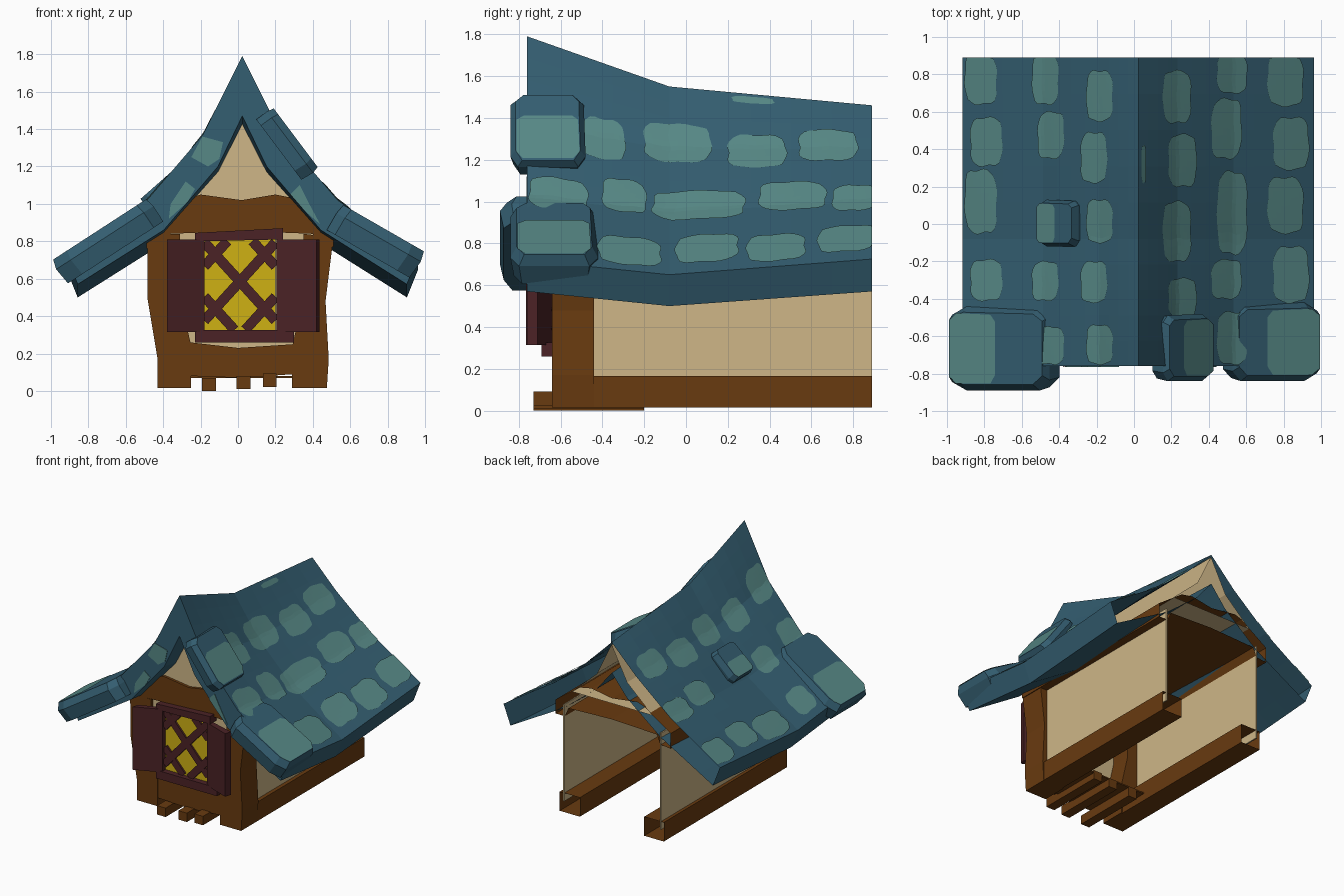
import bpy, bmesh, math
from mathutils import Vector

if "Cube" in bpy.data.objects:
    bpy.data.objects.remove(bpy.data.objects["Cube"])

def material(name, r, g, b):
    m = bpy.data.materials.new(name)
    m.diffuse_color = (r, g, b, 1)
    m.use_nodes = True
    m.node_tree.nodes["Principled BSDF"].inputs["Base Color"].default_value = m.diffuse_color
    return m

BLUE = material("roof blue", 0.034, 0.112, 0.165)
TEAL = material("patch teal", 0.095, 0.25, 0.24)
BROWN = material("timber brown", 0.14, 0.043, 0.005)
CREAM = material("plaster cream", 0.62, 0.47, 0.245)
MAROON = material("shutter maroon", 0.07, 0.016, 0.019)
YELLOW = material("window yellow", 0.62, 0.44, 0.007)

def finish(name, bm, mat, recalc=True):
    if recalc:
        bmesh.ops.recalc_face_normals(bm, faces=bm.faces)
    me = bpy.data.meshes.new(name)
    bm.to_mesh(me)
    bm.free()
    me.materials.append(mat)
    ob = bpy.data.objects.new(name, me)
    bpy.context.collection.objects.link(ob)
    return ob

def prism(name, pts, a, b, mat, axis='y', back=True):
    """Extrude a profile: xz points along y, or xy points along z."""
    bm = bmesh.new()
    place = (lambda p, d: (p[0], d, p[1])) if axis == 'y' else (lambda p, d: (p[0], p[1], d))
    A = [bm.verts.new(place(p, a)) for p in pts]
    B = [bm.verts.new(place(p, b)) for p in pts]
    bm.faces.new(A)
    if back:
        bm.faces.new(B)
    for i in range(len(pts)):
        j = (i + 1) % len(pts)
        bm.faces.new((A[i], A[j], B[j], B[i]))
    return finish(name, bm, mat)

def rect(x0, x1, z0, z1):
    return [(x0, z0), (x1, z0), (x1, z1), (x0, z1)]

# ---- roof: sagging profile lofted through three stations, open at the back
CX = 0.023
YS = (-0.76, -0.08, 0.89)
S_OUT = (0, 0.21, 0.51, 0.94)
S_IN = (0, 0.13, 0.42, 0.88)
Z_OUT = ((1.79, 1.37, 1.02, 0.72), (1.55, 1.25, 0.95, 0.65), (1.46, 1.25, 1.0, 0.725))
Z_IN = ((1.47, 1.2, 0.86, 0.57), (1.26, 1.06, 0.79, 0.50), (1.22, 1.06, 0.83, 0.57))

def lerp_table(x, xs, vs):
    for i in range(len(xs) - 1):
        if x <= xs[i + 1] or i == len(xs) - 2:
            t = (x - xs[i]) / (xs[i + 1] - xs[i])
            return vs[i] + t * (vs[i + 1] - vs[i])

def roof_z(s, y, knots=S_OUT, table=Z_OUT):
    return lerp_table(y, YS, [lerp_table(abs(s), knots, row) for row in table])

def subdivide(xs, n):
    return [a + (b - a) * k / n for a, b in zip(xs, xs[1:]) for k in range(n)] + [xs[-1]]

def half_to_full(xs):
    return [-x for x in reversed(xs[1:])] + list(xs)

bm = bmesh.new()
so, si = half_to_full(subdivide(S_OUT, 4)), half_to_full(subdivide(S_IN, 4))
rows = []
for y in subdivide(YS, 5):
    outer = [bm.verts.new((CX + s, y, roof_z(s, y))) for s in so]
    inner = [bm.verts.new((CX + s, y, roof_z(s, y, S_IN, Z_IN))) for s in si]
    rows.append(outer + inner[::-1])
n, h = len(rows[0]), len(so)
for r0, r1 in zip(rows, rows[1:]):
    for i in range(n):
        j = (i + 1) % n
        bm.faces.new((r0[i], r0[j], r1[j], r1[i]))
for i in range(h - 1):
    bm.faces.new((rows[0][i], rows[0][i + 1], rows[0][n - 2 - i], rows[0][n - 1 - i]))
finish("roof", bm, BLUE)

# ---- painted roof patches: rounded thin plates draped over the roof
def patch(x0, x1, y0, y1, k=8):
    bm = bmesh.new()
    g = {}
    for i in range(k + 1):
        for j in range(k + 1):
            u, v = 2 * i / k - 1, 2 * j / k - 1
            pu = u * (1 - 0.16 * v ** 4) + 0.04 * math.sin(5 * v + 9 * y0)
            pv = v * (1 - 0.16 * u ** 4) + 0.04 * math.sin(5 * u + 7 * x0)
            x = (x0 + x1) / 2 + pu * (x1 - x0) / 2
            y = min(0.89, max(-0.76, (y0 + y1) / 2 + pv * (y1 - y0) / 2))
            g[i, j] = bm.verts.new((x, y, roof_z(x - CX, y) + 0.009))
    for i in range(k):
        for j in range(k):
            bm.faces.new((g[i, j], g[i + 1, j], g[i + 1, j + 1], g[i, j + 1]))
    finish("roof_patch", bm, TEAL, False)

COLUMNS = [
    (0.17, 0.32, ((-0.5, -0.29), (-0.2, 0.12), (0.2, 0.48), (0.54, 0.82))),
    (0.43, 0.59, ((-0.75, -0.47), (-0.4, -0.19), (-0.16, 0.28), (0.35, 0.67), (0.7, 0.91))),
    (0.73, 0.92, ((-0.42, -0.12), (-0.05, 0.25), (0.29, 0.57), (0.63, 0.91))),
    (-0.27, -0.13, ((-0.75, -0.54), (-0.42, -0.2), (-0.1, 0.13), (0.22, 0.49), (0.55, 0.82))),
    (-0.53, -0.39, ((-0.75, -0.55), (-0.41, -0.2), (0.35, 0.6), (0.64, 0.91))),
    (-0.89, -0.72, ((-0.41, -0.19), (-0.05, 0.29), (0.31, 0.57), (0.64, 0.91))),
    (0.025, 0.05, ((0.22, 0.42),)),
]
for x0, x1, spans in COLUMNS:
    for i, (y0, y1) in enumerate(spans):
        d = 0.015 * (-1) ** i
        patch(x0 + d, x1 + d, y0, y1)
for pts in ([(-0.19, 1.36), (-0.08, 1.33), (-0.1, 1.24), (-0.16, 1.2), (-0.25, 1.25)],
            [(-0.28, 1.12), (-0.23, 1.08), (-0.27, 1.01), (-0.37, 0.92), (-0.36, 1.0)],
            [(0.33, 1.1), (0.37, 1.02), (0.44, 0.89), (0.35, 0.97), (0.28, 1.05)]):
    prism("roof_front_patch", pts, -0.764, -0.758, TEAL)

# ---- loose raised tiles with a teal patch on the lower part
def tile(name, cx, cy, cz, ux, uz, length, width, thick, p0, p1):
    u = Vector((ux, 0, uz)).normalized()
    v = Vector((0, 1, 0))
    w = Vector((-uz, 0, ux)).normalized()
    w = w if w.z > 0 else -w
    c = Vector((cx, cy, cz))
    octo = [(-1, -.75), (-.8, -1), (.7, -1), (1, -.8), (1, .8), (.7, 1), (-.8, .95), (-1, .75)]
    def ring(bm, a0, a1, ww, hgt):
        m, r = (a0 + a1) / 2, (a1 - a0) / 2
        return [bm.verts.new(c + u * (m + r * a) * length / 2 + v * b * ww * width / 2
                             + w * hgt * thick / 2) for a, b in octo]
    bm = bmesh.new()
    rings = [ring(bm, -1, .96, .92, -1), ring(bm, -1, 1, 1, .3), ring(bm, -.96, .95, .86, 1)]
    for r0, r1 in zip(rings, rings[1:]):
        for i in range(8):
            j = (i + 1) % 8
            bm.faces.new((r0[i], r0[j], r1[j], r1[i]))
    bm.faces.new(rings[0])
    bm.faces.new(rings[2])
    finish(name, bm, BLUE)
    bm = bmesh.new()
    f = bm.faces.new(ring(bm, p0, p1, .84, 1.06))
    f.normal_update()
    if f.normal.z < 0:
        f.normal_flip()
    finish(name + "_patch", bm, TEAL, False)

tile("left_eave_tile", -0.70, -0.665, 0.80, -0.84, -0.545, 0.62, 0.45, 0.15, 0.0, 0.94)
tile("right_eave_tile", 0.74, -0.63, 0.80, 0.87, -0.5, 0.52, 0.42, 0.16, -0.3, 0.94)
tile("upper_right_tile", 0.265, -0.66, 1.32, 0.6, -0.8, 0.41, 0.36, 0.11, -0.35, 0.9)
tile("small_left_tile", -0.385, 0.005, 1.06, -0.75, -0.66, 0.26, 0.25, 0.13, -0.05, 0.94)

# ---- house body, running to an open back
prism("gable", [(-0.33, 0.98), (0.37, 0.98), (0.15, 1.18), (0.025, 1.44), (-0.11, 1.18)],
      -0.62, 0.89, CREAM, back=False)
prism("ceiling_beam", [(-0.49, .76), (-0.4, .77), (-0.37, .84), (0.02, .855), (0.4, .84), (0.43, .77),
                       (0.51, .77), (0.51, .88), (0.3, 1.03), (0.2, 1.05), (0.02, 1.02), (-0.2, 1.05),
                       (-0.26, 1.03), (-0.49, .88)], -0.64, 0.89, BROWN, back=False)
prism("front_wall", rect(-0.41, 0.44, 0.1, 0.88), -0.61, -0.6, CREAM)
prism("left_post", [(-0.43, .015), (-0.25, .015), (-0.25, .24), (-0.31, .5), (-0.31, .84), (-0.485, .84),
                    (-0.485, .5), (-0.43, .17)], -0.64, -0.44, BROWN)
prism("right_post", [(0.29, .015), (0.475, .015), (0.485, .17), (0.468, .48), (0.51, .82), (0.35, .84),
                     (0.35, .5), (0.29, .24)], -0.64, -0.44, BROWN)
prism("lower_beam", [(-0.26, .08), (0.02, .07), (0.3, .09), (0.3, .25), (0.0, .23), (-0.26, .26)],
      -0.638, -0.5, BROWN)
for side, wall_x, outer_x, inner_x in (("left", -0.4, -0.43, -0.26), ("right", 0.44, 0.475, 0.3)):
    prism(side + "_wall", rect(wall_x - 0.005, wall_x + 0.005, 0.1, 0.86), -0.6, 0.89, CREAM)
    prism(side + "_sill", rect(min(outer_x, inner_x), max(outer_x, inner_x), 0.015, 0.165),
          -0.5, 0.89, BROWN, back=False)

# ---- short floor boards poking out below the front
for x, z in ((-0.155, 0.0), (0.03, 0.01), (0.17, 0.022)):
    prism("foot_board", rect(x - 0.037, x + 0.037, z, z + 0.07), -0.73, -0.2, BROWN)
prism("floor_plate", rect(-0.26, 0.3, 0.07, 0.08), -0.6, -0.2, BROWN)

# ---- window with diagonal lattice and open shutters
X0, X1, Z0, Z1 = -0.18, 0.2, 0.32, 0.81
prism("window_glass", rect(X0, X1, Z0, Z1), -0.645, -0.61, YELLOW)
for s in (-1, 1):
    for off in (-0.29, 0, 0.29):
        ends = []
        for x in [X0 + (X1 - X0) * k / 40 for k in range(41)]:
            z = 0.585 + off + s * 1.1 * (x - 0.01)
            if Z0 <= z <= Z1:
                ends.append(Vector((x, z)))
        a, b = ends[0], ends[-1]
        d = (b - a).normalized() * 0.027
        q = Vector((-d.y, d.x))
        prism("lattice_bar", [a + q, a - q, b - q, b + q], -0.662 - 0.003 * s, -0.64, MAROON)
prism("window_sill", rect(-0.23, 0.3, 0.26, 0.325), -0.69, -0.61, MAROON)
prism("window_header", [(-0.23, .80), (0.24, .81), (0.24, .87), (-0.23, .845)], -0.69, -0.61, MAROON)
prism("left_shutter", [(-0.18, -0.68), (-0.18, -0.64), (-0.37, -0.72), (-0.38, -0.765)], 0.315, 0.81, MAROON, 'z')
prism("right_shutter", [(0.205, -0.68), (0.205, -0.64), (0.435, -0.71), (0.42, -0.76)], 0.315, 0.81, MAROON, 'z')
